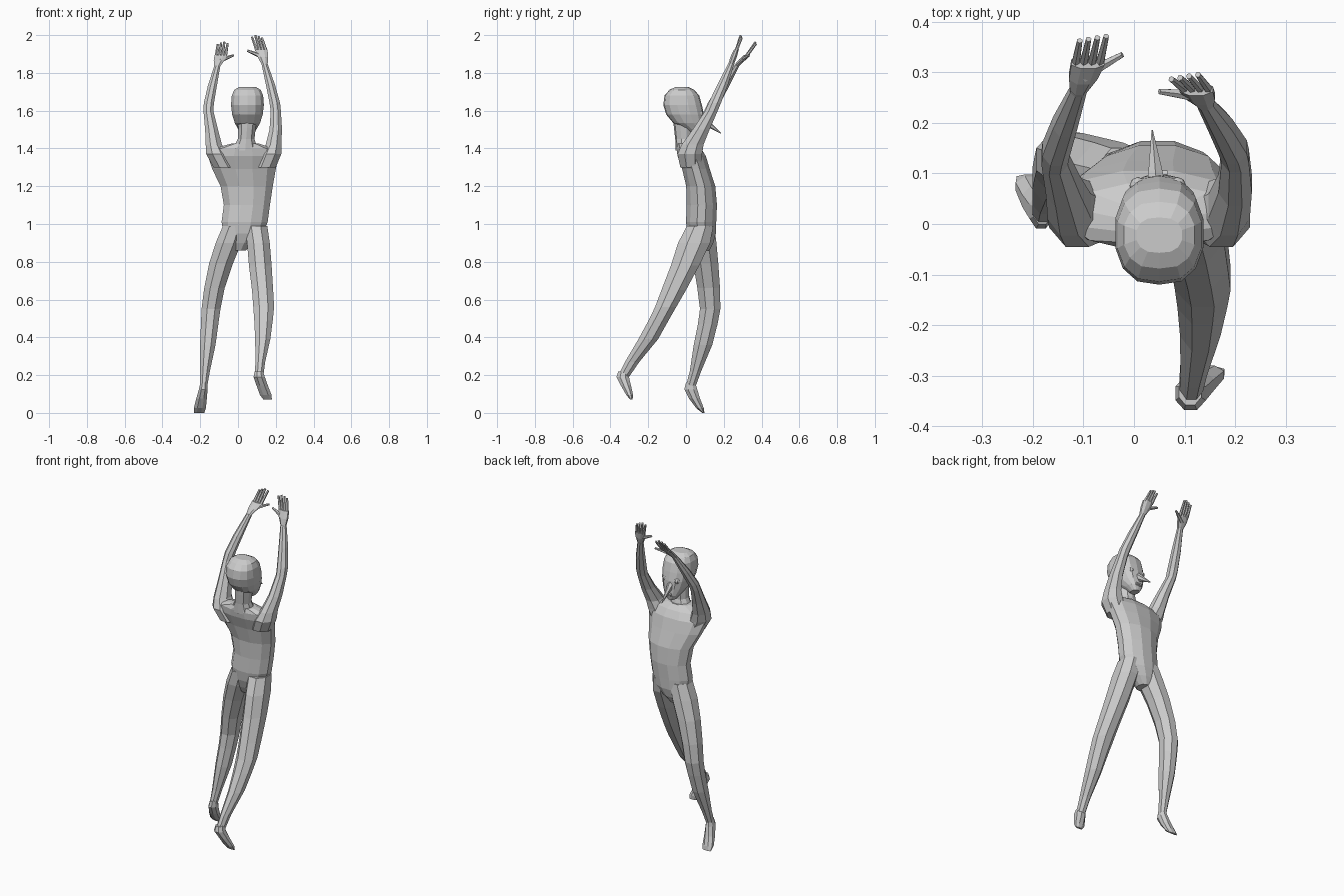
import bpy, bmesh, math
from mathutils import Vector, Matrix


def finish(name, bm):
    bmesh.ops.recalc_face_normals(bm, faces=bm.faces[:])
    me = bpy.data.meshes.new(name)
    bm.to_mesh(me)
    bm.free()
    ob = bpy.data.objects.new(name, me)
    bpy.context.collection.objects.link(ob)
    return ob


def loft(name, rings, n=8, power=1.0):
    """Skin horizontal rings given as (x, y, z, radius_x, radius_y)."""
    bm = bmesh.new()
    loops = []
    for x, y, z, rx, ry in rings:
        loop = []
        for i in range(n):
            a = math.tau * (i + 0.5) / n
            c, s = math.cos(a), math.sin(a)
            k = 1 / math.cos(math.pi / n)  # keep full width across the flats
            loop.append(bm.verts.new((x + rx * min(1, k * abs(c)) ** power * math.copysign(1, c),
                                      y + ry * min(1, k * abs(s)) ** power * math.copysign(1, s), z)))
        loops.append(loop)
    for a, b in zip(loops, loops[1:]):
        for i in range(n):
            j = (i + 1) % n
            bm.faces.new((a[i], a[j], b[j], b[i]))
    bm.faces.new(loops[0])
    bm.faces.new(loops[-1])
    return finish(name, bm)


def taper(name, p, q, r1, r2, n=6, flat=1.0):
    """Tapered rod from p to q."""
    p, q = Vector(p), Vector(q)
    d = q - p
    bm = bmesh.new()
    m = Matrix.Translation((p + q) / 2) @ d.to_track_quat('Z', 'Y').to_matrix().to_4x4()
    bmesh.ops.create_cone(bm, cap_ends=True, segments=n, radius1=r1, radius2=r2, depth=d.length,
                          matrix=m @ Matrix.Diagonal((flat, 1, 1, 1)))
    return finish(name, bm)


# Torso, leaning back at the shoulders
loft("torso", [
    (0.005, 0.085, 0.86, 0.035, 0.04), (0.015, 0.085, 0.90, 0.07, 0.06),
    (0.028, 0.083, 0.95, 0.105, 0.075), (0.035, 0.08, 1.01, 0.122, 0.08),
    (0.047, 0.084, 1.10, 0.122, 0.08), (0.046, 0.078, 1.20, 0.138, 0.077),
    (0.032, 0.053, 1.29, 0.168, 0.073), (0.028, 0.03, 1.36, 0.187, 0.075),
    (0.03, 0.015, 1.40, 0.16, 0.065), (0.038, 0.0, 1.425, 0.075, 0.05)], 12)

# Neck and head
loft("neck", [(0.038, 0.0, 1.39, 0.07, 0.055), (0.043, -0.01, 1.45, 0.044, 0.047),
              (0.048, -0.012, 1.51, 0.046, 0.052), (0.05, -0.01, 1.58, 0.055, 0.06)], 10)
loft("head", [
    (0.048, 0.065, 1.465, 0.022, 0.027), (0.049, 0.052, 1.495, 0.045, 0.047),
    (0.05, 0.015, 1.535, 0.067, 0.083), (0.05, -0.005, 1.58, 0.081, 0.1),
    (0.05, -0.018, 1.63, 0.087, 0.102), (0.05, -0.022, 1.68, 0.083, 0.092),
    (0.05, -0.022, 1.71, 0.07, 0.066), (0.05, -0.022, 1.725, 0.045, 0.035)], 14, 0.85)
taper("nose", (0.045, 0.07, 1.565), (0.036, 0.185, 1.48), 0.026, 0.002, 6, 0.8)
for side, x in (("left", 0.008), ("right", 0.086)):
    bm = bmesh.new()
    bmesh.ops.create_uvsphere(bm, u_segments=8, v_segments=6, radius=0.017,
                              matrix=Matrix.Translation((x, 0.076, 1.585)))
    finish(side + "_eye", bm)
taper("lips", (0.03, 0.098, 1.5), (0.066, 0.098, 1.5), 0.009, 0.009)

# Arms raised up and forward
loft("left_arm", [
    (-0.075, 0.025, 1.30, 0.055, 0.055), (-0.112, 0.02, 1.37, 0.056, 0.065),
    (-0.128, 0.035, 1.42, 0.043, 0.058), (-0.14, 0.075, 1.50, 0.034, 0.045),
    (-0.157, 0.13, 1.60, 0.026, 0.033), (-0.154, 0.148, 1.64, 0.027, 0.033),
    (-0.136, 0.2, 1.73, 0.024, 0.029), (-0.109, 0.268, 1.84, 0.016, 0.016)])
loft("right_arm", [
    (0.145, 0.025, 1.30, 0.055, 0.055), (0.173, 0.02, 1.37, 0.056, 0.065),
    (0.188, 0.035, 1.42, 0.041, 0.058), (0.2, 0.08, 1.50, 0.033, 0.045),
    (0.2, 0.135, 1.60, 0.027, 0.033), (0.195, 0.152, 1.64, 0.028, 0.033),
    (0.171, 0.195, 1.74, 0.024, 0.028), (0.14, 0.24, 1.85, 0.016, 0.016)])


# Hands: flat palm, four fingers and a thumb
def hand(side, wrist, knuckle, tip, thumb, sign):
    w, k, t = Vector(wrist), Vector(knuckle), Vector(tip)
    mid = (w + k) / 2
    loft(side + "_palm", [(*w, 0.016, 0.015), (*mid, 0.028, 0.017), (*k, 0.033, 0.013)])
    for i in range(4):
        u = i - 1.5
        drop = 0.008 * abs(u - 0.3 * sign)
        a = k + Vector((u * 0.016, 0, -0.006))
        b = t + Vector((u * 0.0175, 0.003 * u, -drop))
        taper(f"{side}_finger_{i + 1}", a, b, 0.009, 0.006)
    th = Vector(thumb)
    bend = mid.lerp(th, 0.6)
    taper(side + "_thumb_base", mid, bend, 0.014, 0.009)
    taper(side + "_thumb", bend, th, 0.009, 0.006)


hand("left", (-0.11, 0.265, 1.835), (-0.091, 0.32, 1.895), (-0.081, 0.367, 1.965), (-0.023, 0.335, 1.893), 1)
hand("right", (0.141, 0.238, 1.845), (0.123, 0.267, 1.925), (0.1, 0.291, 2.0), (0.05, 0.262, 1.918), -1)

# Legs: left stepping forward, right trailing
loft("left_leg", [
    (-0.02, 0.08, 0.99, 0.06, 0.07), (-0.05, 0.088, 0.90, 0.068, 0.073),
    (-0.09, 0.105, 0.79, 0.063, 0.066), (-0.125, 0.12, 0.66, 0.054, 0.06),
    (-0.143, 0.128, 0.55, 0.05, 0.054), (-0.15, 0.115, 0.47, 0.046, 0.052),
    (-0.16, 0.09, 0.36, 0.041, 0.049), (-0.175, 0.05, 0.22, 0.026, 0.03),
    (-0.182, 0.025, 0.14, 0.019, 0.026)])
loft("right_leg", [
    (0.095, 0.075, 0.99, 0.06, 0.07), (0.108, 0.043, 0.90, 0.06, 0.085),
    (0.118, -0.005, 0.78, 0.06, 0.075), (0.13, -0.065, 0.65, 0.056, 0.065),
    (0.136, -0.108, 0.56, 0.055, 0.056), (0.135, -0.145, 0.49, 0.049, 0.053),
    (0.131, -0.2, 0.39, 0.04, 0.052), (0.118, -0.285, 0.27, 0.026, 0.038),
    (0.111, -0.332, 0.19, 0.022, 0.03)])

# Feet pointing down
loft("left_foot", [
    (-0.181, 0.025, 0.16, 0.018, 0.025), (-0.184, 0.025, 0.125, 0.023, 0.034),
    (-0.193, 0.046, 0.075, 0.028, 0.029), (-0.202, 0.074, 0.025, 0.032, 0.02),
    (-0.205, 0.092, 0.0, 0.027, 0.006)])
loft("right_foot", [
    (0.111, -0.332, 0.22, 0.022, 0.026), (0.112, -0.335, 0.19, 0.03, 0.033),
    (0.128, -0.318, 0.145, 0.03, 0.027), (0.147, -0.298, 0.095, 0.031, 0.018),
    (0.157, -0.289, 0.07, 0.022, 0.006)])
